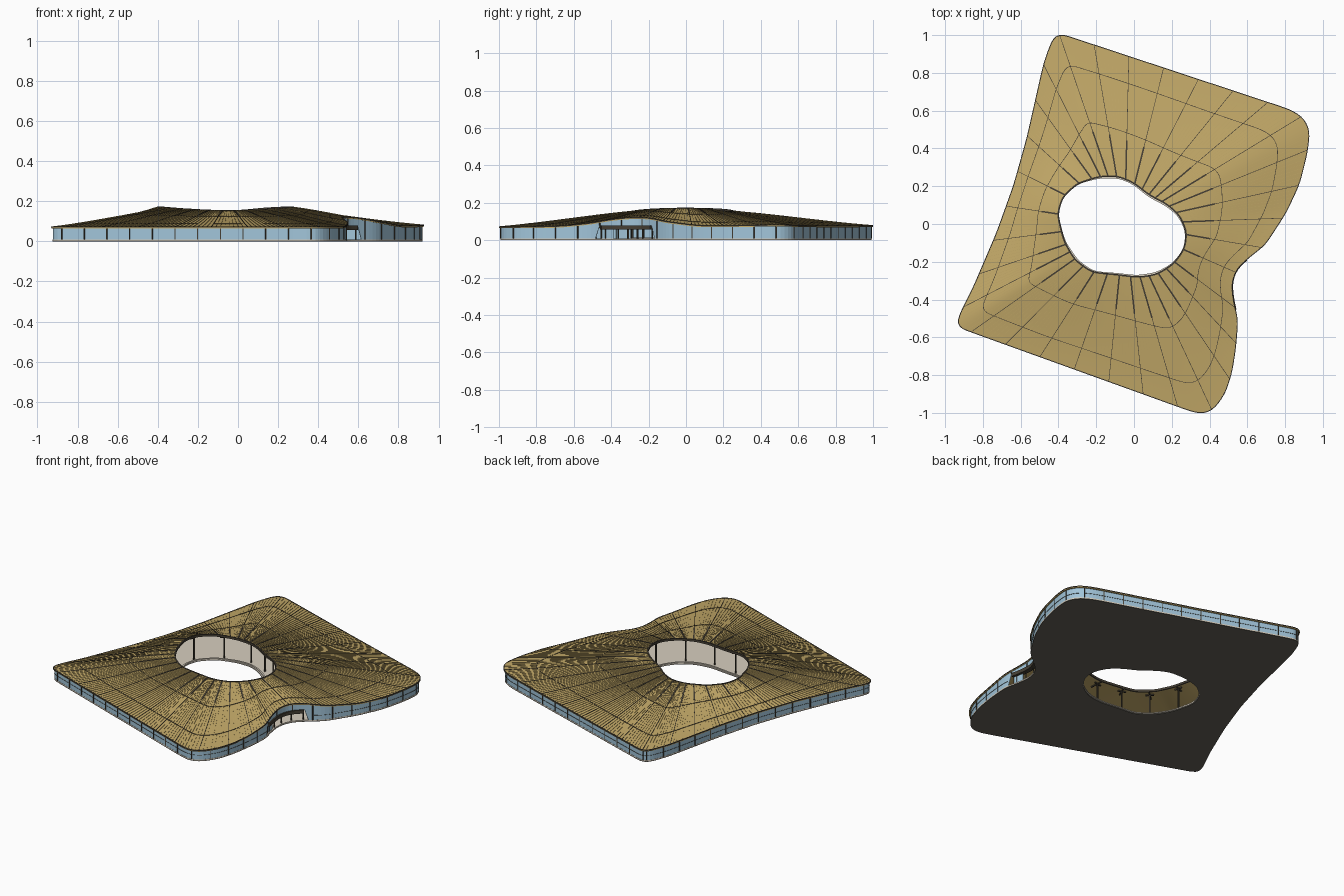
import bpy, bmesh, math
from mathutils import Vector

if "Cube" in bpy.data.objects:
    bpy.data.objects.remove(bpy.data.objects["Cube"])

N = 256
CX, CY = -0.05, 0.0

# Eave outline (x, y, eave height) and courtyard opening (x, y)
EAVE = [(-0.39, 1.0, .078), (0.20, 0.805, .076), (0.82, 0.60, .078), (0.89, 0.56, .08), (0.925, 0.49, .082),
        (0.91, 0.37, .08), (0.87, 0.21, .077), (0.80, 0.06, .078), (0.69, -0.11, .10), (0.60, -0.18, .117),
        (0.535, -0.24, .122), (0.512, -0.32, .12), (0.525, -0.42, .108), (0.547, -0.50, .092),
        (0.535, -0.65, .076), (0.515, -0.78, .072), (0.48, -0.89, .072), (0.42, -0.975, .072),
        (0.36, -1.0, .072), (0.29, -0.98, .072), (-0.93, -0.54, .072), (-0.92, -0.49, .072),
        (-0.84, -0.33, .074), (-0.72, -0.05, .076), (-0.63, 0.20, .076), (-0.56, 0.45, .076),
        (-0.515, 0.65, .076), (-0.47, 0.85, .077), (-0.42, 0.985, .078)]
HOLE = [(-0.405, 0.05), (-0.38, 0.14), (-0.30, 0.215), (-0.18, 0.25), (-0.08, 0.25), (0.0, 0.215),
        (0.08, 0.15), (0.17, 0.105), (0.24, 0.045), (0.278, -0.04), (0.268, -0.13), (0.21, -0.21),
        (0.12, -0.265), (0.02, -0.28), (-0.10, -0.265), (-0.22, -0.255), (-0.31, -0.19), (-0.37, -0.09)]


def material(name, *rgb):
    m = bpy.data.materials.new(name)
    m.diffuse_color = (*rgb, 1)
    m.use_nodes = True
    m.node_tree.nodes["Principled BSDF"].inputs["Base Color"].default_value = m.diffuse_color
    return m


TAN = material("tan_roofing", 0.55, 0.40, 0.14)
DARK = material("dark_metal", 0.06, 0.05, 0.035)
BLUE = material("blue_glass", 0.36, 0.56, 0.70)
BEIGE = material("beige_floor", 0.68, 0.62, 0.52)
GREY = material("grey_base", 0.13, 0.12, 0.10)


def resample(pts, n, passes):
    """Evenly spaced closed loop, rounded by averaging."""
    pts = [Vector((*p, 0))if len(p) == 2 else Vector(p) for p in pts]
    seg = [(pts[i], pts[(i + 1) % len(pts)]) for i in range(len(pts))]
    total = sum((b - a).length for a, b in seg)
    out, k, base = [], 0, 0.0
    for i in range(n):
        d = total * i / n
        while d > base + (seg[k][1] - seg[k][0]).length:
            base += (seg[k][1] - seg[k][0]).length
            k += 1
        a, b = seg[k]
        out.append(a.lerp(b, (d - base) / (b - a).length))
    for _ in range(passes):
        out = [out[i] * .5 + (out[i - 1] + out[(i + 1) % n]) * .25 for i in range(n)]
    return out


def fit(pts, axis, lo, hi):
    a, b = min(p[axis] for p in pts), max(p[axis] for p in pts)
    for p in pts:
        p[axis] = lo + (p[axis] - a) / (b - a) * (hi - lo)


def ang(p):
    return math.atan2(p.y - CY, p.x - CX)


outer = resample(EAVE, N, 3)
fit(outer, 0, -0.93, 0.927)
fit(outer, 1, -1, 1)
hole_pts = sorted(resample(HOLE, 720, 200), key=ang)

# Courtyard rim point in the same direction as each eave point
inner = []
for p in outer:
    a = ang(p)
    q = min(hole_pts, key=lambda h: abs((ang(h) - a + math.pi) % math.tau - math.pi))
    inner.append(Vector((q.x, q.y, 0.162 + 0.009 * math.cos(2 * a))))


def roof(i, t, dz=0.0):
    i %= N
    p = inner[i].lerp(outer[i], t)
    s = t + 0.25 * (t * t * (3 - 2 * t) - t)
    p.z = inner[i].z + (outer[i].z - inner[i].z) * s + dz
    return p


def at(i, t, z):
    p = roof(i, t)
    p.z = z
    return p


def finish(name, bm, mat, smooth=False):
    bmesh.ops.recalc_face_normals(bm, faces=bm.faces)
    me = bpy.data.meshes.new(name)
    bm.to_mesh(me)
    bm.free()
    me.materials.append(mat)
    ob = bpy.data.objects.new(name, me)
    bpy.context.collection.objects.link(ob)
    if smooth:
        bpy.context.view_layer.objects.active = ob
        ob.select_set(True)
        bpy.ops.object.shade_smooth_by_angle(angle=math.radians(30))
        ob.select_set(False)
    return ob


def shell(name, rings, mat, smooth=False):
    """Closed ring-shaped solid: rings are joined in order and back to the first."""
    bm = bmesh.new()
    vs = [[bm.verts.new(p) for p in r] for r in rings]
    for a, b in zip(vs, vs[1:] + vs[:1]):
        for i in range(N):
            j = (i + 1) % N
            bm.faces.new((a[i], a[j], b[j], b[i]))
    return finish(name, bm, mat, smooth)


def strip(bm, path, w, h, closed=False):
    """Rectangular bar along a path, standing on it."""
    n, rows = len(path), []
    for k, p in enumerate(path):
        a = path[k - 1] if closed or k else p
        b = path[(k + 1) % n] if closed or k < n - 1 else p
        s = (b - a).cross(Vector((0, 0, 1))).normalized() * w / 2
        up = Vector((0, 0, h))
        rows.append([bm.verts.new(v) for v in (p - s, p + s, p + s + up, p - s + up)])
    for k in range(n if closed else n - 1):
        a, b = rows[k], rows[(k + 1) % n]
        for c in range(4):
            bm.faces.new((a[c], a[(c + 1) % 4], b[(c + 1) % 4], b[c]))
    if not closed:
        bm.faces.new(rows[0])
        bm.faces.new(rows[-1])


def post(bm, i, t, z0, z1, w):
    d = (outer[i] - inner[i]) * Vector((1, 1, 0)).length
    d.z = 0
    d = d.normalized() * w / 2
    strip(bm, [at(i, t, z0) - d, at(i, t, z0) + d], w, z1 - z0)


ALL = range(N)
# Roof shell, eave to courtyard rim
ts = [k / 12 for k in range(13)]
shell("roof", [[roof(i, t) for i in ALL] for t in ts] +
      [[roof(i, t, -0.008) for i in ALL] for t in reversed(ts)], TAN, True)

# Fine standing seams
bm = bmesh.new()
for i in ALL:
    if i % 8:
        strip(bm, [roof(i, t, -0.001) for t in ts], 0.0012, 0.003)
finish("roof_seams", bm, TAN)

# Main radial ribs: heavy near the courtyard, thin toward the eave
bm = bmesh.new()
for i in range(0, N, 8):
    strip(bm, [roof(i, t * .32, -0.001) for t in ts], 0.008, 0.0035)
    strip(bm, [roof(i, .3 + t * .7, -0.001) for t in ts], 0.003, 0.0035)
finish("radial_ribs", bm, DARK)

# Ring ribs, courtyard trim and eave trim
for name, t, w, h, dz in (("inner_ring_rib", .38, .003, .0032, -.001), ("outer_ring_rib", .78, .003, .0032, -.001),
                          ("courtyard_trim", .005, .008, .014, -.011), ("eave_trim", .998, .005, .006, -.004)):
    bm = bmesh.new()
    strip(bm, [roof(i, t, dz) for i in ALL], w, h, True)
    finish(name, bm, DARK)

# Base plate and floor with the courtyard opening, plus a curb
for name, z0, z1, t0, mat in (("base_plate", 0, .004, 0, GREY), ("floor", .004, .01, -.012, BEIGE)):
    shell(name, [[at(i, t, z) for i in ALL] for t, z in ((t0, z0), (.99, z0), (.99, z1), (t0, z1))], mat)
bm = bmesh.new()
strip(bm, [at(i, .01, .01) for i in ALL], .01, .004, True)
finish("courtyard_curb", bm, BEIGE)

# Entrance stretch on the concave side
door = [i for i in ALL if -0.48 < outer[i].y < -0.17 and 0.4 < outer[i].x < 0.7]

# Perimeter glazing: full height except above the entrance
low = [0.078 if i in door else 0.008 for i in ALL]
shell("glass_wall", [[at(i, .988, low[i]) for i in ALL], [roof(i, .988, -.007) for i in ALL],
                     [roof(i, .982, -.007) for i in ALL], [at(i, .982, low[i]) for i in ALL]], BLUE)

# Window mullions and transom
bm = bmesh.new()
for i in range(0, N, 5):
    post(bm, i, .988, low[i], roof(i, .988).z - .006, .005)
run = [k % N for k in range(door[-1] + 1, door[0] + N)]
strip(bm, [at(i, .989, .038) for i in run], .003, .0012)
finish("mullions", bm, DARK)

# Entrance canopy beam, door posts and side light
bm = bmesh.new()
strip(bm, [at(i, .965, .056) for i in door], .03, .022)
for i in door[::3] + [door[-1]]:
    post(bm, i, .955, .01, .057, .006)
finish("entrance_frame", bm, DARK)
bm = bmesh.new()
strip(bm, [at(i, .955, .01) for i in door[-4:]], .003, .046)
finish("entrance_side_light", bm, BLUE)

# Courtyard columns with T heads
bm = bmesh.new()
for k in range(12):
    a = math.tau * k / 12 + .2
    i = min(ALL, key=lambda j: abs((ang(outer[j]) - a + math.pi) % math.tau - math.pi))
    top = roof(i, .05).z - .01
    post(bm, i, .05, .01, top, .008)
    strip(bm, [roof(i, t, -.014) for t in (.0, .05, .12)], .008, .007)
    side = Vector((-math.sin(a), math.cos(a), 0)) * .025
    strip(bm, [at(i, .05, top - .006) - side, at(i, .05, top - .006) + side], .008, .007)
finish("courtyard_columns", bm, DARK)
